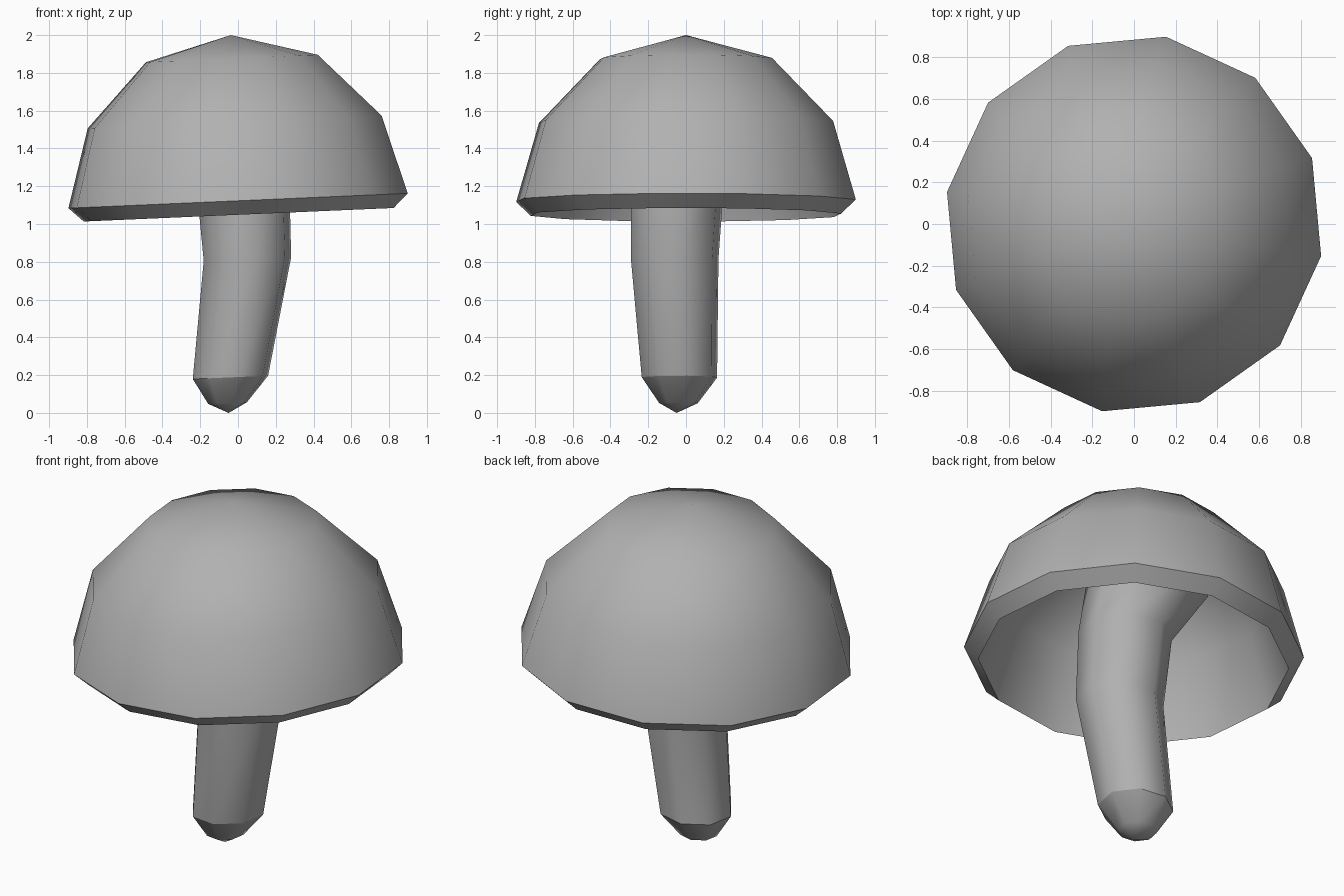
import bpy, bmesh, math

if "Cube" in bpy.data.objects:
    bpy.data.objects.remove(bpy.data.objects["Cube"])

TILT = math.radians(2.5)  # the whole mushroom leans slightly towards -x

grey = bpy.data.materials.new("dark_grey")
grey.diffuse_color = (0.44, 0.44, 0.44, 1)
grey.use_nodes = True
grey.node_tree.nodes["Principled BSDF"].inputs["Base Color"].default_value = grey.diffuse_color


def ring(bm, x, y, z, r, sides, phase):
    """Regular polygon around (x, y, z), lying in the tilted plane."""
    verts = []
    for i in range(sides):
        a = math.radians(phase) + 2 * math.pi * i / sides
        dx, dy = r * math.cos(a), r * math.sin(a)
        verts.append(bm.verts.new((x + dx * math.cos(TILT), y + dy,
                                   z + dx * math.sin(TILT))))
    return verts


def loft(name, stations, sides, phase, angle, sharp_row=None):
    """Skin a list of (x, y, z, radius); radius 0 makes a pole."""
    bm = bmesh.new()
    rows = []
    for x, y, z, r in stations:
        rows.append([bm.verts.new((x, y, z))] if r == 0
                    else ring(bm, x, y, z, r, sides, phase))
    for a, b in zip(rows, rows[1:]):
        for i in range(sides):
            j = (i + 1) % sides
            if len(a) == 1:
                bm.faces.new((a[0], b[j], b[i]))
            elif len(b) == 1:
                bm.faces.new((a[i], a[j], b[0]))
            else:
                bm.faces.new((a[i], a[j], b[j], b[i]))
    bmesh.ops.recalc_face_normals(bm, faces=bm.faces)
    if sharp_row is not None:
        row = rows[sharp_row]
        for i in range(sides):
            bm.edges.get((row[i], row[(i + 1) % sides])).smooth = False
    mesh = bpy.data.meshes.new(name)
    bm.to_mesh(mesh)
    bm.free()
    mesh.materials.append(grey)
    obj = bpy.data.objects.new(name, mesh)
    bpy.context.collection.objects.link(obj)
    bpy.ops.object.select_all(action='DESELECT')
    obj.select_set(True)
    bpy.context.view_layer.objects.active = obj
    bpy.ops.object.shade_smooth_by_angle(angle=math.radians(angle),
                                         keep_sharp_edges=True)
    return obj


# Cap: outer dome, bevelled rim, hollow underside, as (radius, height)
cap_profile = [(0, 2.0), (0.462, 1.876), (0.79, 1.54), (0.912, 1.123),
               (0.833, 1.049), (0.71, 1.48), (0.42, 1.78), (0, 1.89)]
cap = [(-math.tan(TILT) * (z - 1.13), 0, z, r) for r, z in cap_profile]
loft("cap", cap, 12, 20.3, 50)

# Stem: pointed foot, bent shaft, flare into the cap
stem = [(-0.05, -0.05, 0.0, 0),
        (-0.055, -0.04, 0.052, 0.105),
        (-0.04, -0.035, 0.188, 0.204),
        (0.05, -0.06, 0.815, 0.237),
        (0.025, -0.045, 1.23, 0.252),
        (-0.05, 0.05, 1.5, 0.33),
        (-0.03, 0.02, 1.82, 0)]
loft("stem", stem, 8, 12, 50, sharp_row=2)
